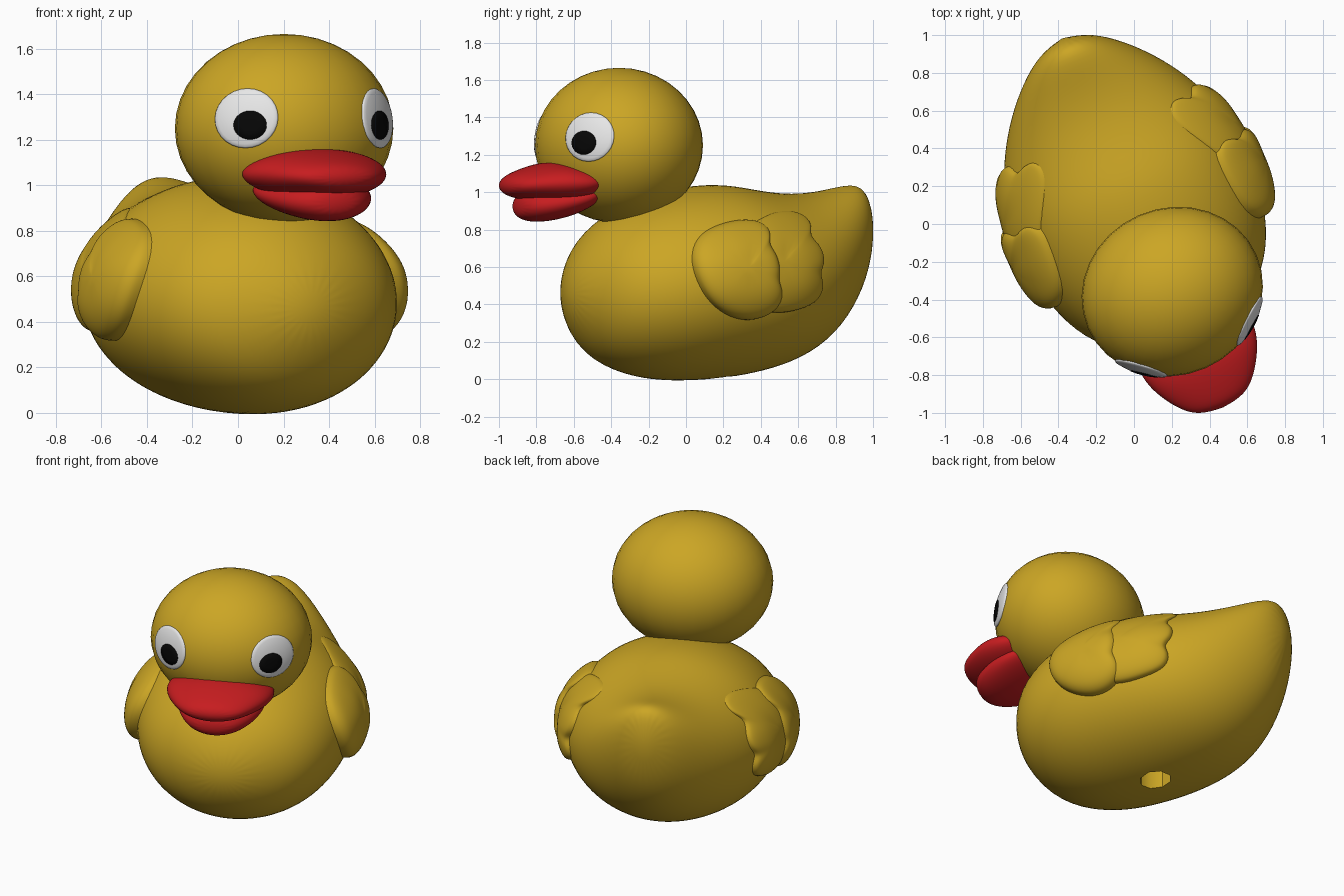
import bpy, bmesh, math
from mathutils import Vector, Matrix

cube = bpy.data.objects.get("Cube")
if cube:
    bpy.data.objects.remove(cube)

# The bird is built facing -y on its own axis, then turned as a whole
PLACE = Matrix.Translation((0.039, 0.018, 0)) @ Matrix.Rotation(math.radians(23.5), 4, 'Z')


def material(name, rgb):
    m = bpy.data.materials.new(name)
    m.use_nodes = True
    m.diffuse_color = (*rgb, 1)
    bsdf = m.node_tree.nodes["Principled BSDF"]
    bsdf.inputs["Base Color"].default_value = (*rgb, 1)
    bsdf.inputs["Roughness"].default_value = 0.5
    return m


YELLOW = material("duck yellow", (0.60, 0.38, 0.018))
RED = material("bill red", (0.57, 0.012, 0.014))
WHITE = material("eye white", (0.8, 0.8, 0.8))
BLACK = material("pupil black", (0.002, 0.002, 0.002))


def finish(name, bm, mat, subdiv=0, mirror=False):
    bmesh.ops.recalc_face_normals(bm, faces=bm.faces)
    mesh = bpy.data.meshes.new(name)
    bm.to_mesh(mesh)
    bm.free()
    mesh.materials.append(mat)
    for p in mesh.polygons:
        p.use_smooth = True
    ob = bpy.data.objects.new(name, mesh)
    bpy.context.collection.objects.link(ob)
    ob.matrix_world = PLACE
    if mirror:
        ob.modifiers.new("Mirror", 'MIRROR').use_mirror_merge = False
    if subdiv:
        sub = ob.modifiers.new("Smooth", 'SUBSURF')
        sub.levels = sub.render_levels = subdiv
    return ob


def skin(bm, rings, first=None, last=None):
    """Join closed point rings with quads, and fan the ends to pole points."""
    loops = [[bm.verts.new(p) for p in ring] for ring in rings]
    n = len(loops[0])
    for a, b in zip(loops, loops[1:]):
        for i in range(n):
            bm.faces.new((a[i], a[(i + 1) % n], b[(i + 1) % n], b[i]))
    for pole, loop in ((first, loops[0]), (last, loops[-1])):
        if pole is not None:
            tip = bm.verts.new(pole)
            for i in range(n):
                bm.faces.new((tip, loop[i], loop[(i + 1) % n]))


def loft(name, sections, start, end, mat, sides, subdiv):
    """Elliptical sections (y, bottom, top, half width) between two end points."""
    bm = bmesh.new()
    rings = []
    for y, lo, hi, w in sections:
        angles = [math.tau * i / sides for i in range(sides)]
        rings.append([(w * math.cos(a), y, (lo + hi) / 2 + (hi - lo) / 2 * math.sin(a))
                      for a in angles])
    skin(bm, rings, (0, *start), (0, *end))
    return finish(name, bm, mat, subdiv)


# Body, from breast to tail
BODY = [(-.68, .31, .62, .18), (-.57, .125, .80, .42), (-.40, .03, .92, .56),
        (-.20, -.012, 1.0, .635), (0, -.013, 1.04, .663), (.20, 0, 1.05, .66),
        (.40, .035, 1.01, .627), (.60, .095, .99, .54), (.78, .205, 1.01, .418),
        (.92, .37, 1.045, .282), (1.01, .55, 1.035, .16)]
body = loft("body", BODY, (-.71, .46), (1.06, .82), YELLOW, 24, 2)

# Air hole under the body
bm = bmesh.new()
bmesh.ops.create_cone(bm, cap_ends=True, segments=8, radius1=.095, radius2=.095, depth=.4,
                      matrix=Matrix.Translation((0.01, .17, .1)))
cutter = finish("hole_cutter", bm, YELLOW)
cutter.hide_render = True
hole = body.modifiers.new("Hole", 'BOOLEAN')
hole.operation, hole.object, hole.solver = 'DIFFERENCE', cutter, 'EXACT'
bpy.context.view_layer.update()
bpy.context.view_layer.objects.active = body
body.select_set(True)
for mod in list(body.modifiers):
    bpy.ops.object.modifier_apply(modifier=mod.name)
bpy.ops.object.shade_smooth_by_angle(angle=math.radians(45))
bpy.data.objects.remove(cutter)

# Head
HEAD = Vector((0, -.41, 1.25))
SIZE = Vector((.487, .442, .415))
bm = bmesh.new()
bmesh.ops.create_uvsphere(bm, u_segments=32, v_segments=20, radius=1,
                          matrix=Matrix.Translation(HEAD) @ Matrix.Diagonal((*SIZE, 1)))
finish("head", bm, YELLOW)

# Eyes: domes that hug the head
EYE = Vector((.322, -.315, .046))
normal = Vector([e / s ** 2 for e, s in zip(EYE, SIZE)]).normalized()
side = Vector((0, 0, 1)).cross(normal).normalized()
up = normal.cross(side)


def eye_dome(name, du, dv, w, h, profile, mat):
    def on_head(r, lift, a):
        p = EYE + side * (du + r * w * math.cos(a)) + up * (dv + r * h * math.sin(a))
        q = Vector([c / s for c, s in zip(p, SIZE)]).normalized() * (1 + lift)
        return HEAD + Vector([c * s for c, s in zip(q, SIZE)])
    bm = bmesh.new()
    rings = [[on_head(r, lift, math.tau * i / 28) for i in range(28)] for r, lift in profile]
    skin(bm, rings, last=on_head(0, profile[-1][1], 0))
    finish(name, bm, mat, mirror=True)


eye_dome("eye_whites", 0, 0, .149, .136,
         [(1, -.03), (1, .002), (.95, .01), (.85, .013), (.5, .013)], WHITE)
eye_dome("pupils", -.026, -.033, .074, .063, [(1, .006), (.98, .018), (.5, .019)], BLACK)

# Bill: the two halves meet along the mouth line
loft("upper_bill", [(-.58, 1.0, 1.13, .27), (-.68, .94, 1.15, .34), (-.80, .93, 1.17, .33),
                    (-.90, .945, 1.15, .285), (-1.0, .965, 1.115, .215), (-1.06, .985, 1.085, .14)],
     (-.55, 1.06), (-1.085, 1.035), RED, 16, 2)
loft("lower_bill", [(-.60, .93, 1.06, .24), (-.68, .88, 1.06, .28), (-.80, .845, 1.05, .26),
                    (-.92, .835, 1.02, .195), (-.99, .86, .99, .12)],
     (-.57, .99), (-1.01, .92), RED, 16, 2)


# Wings: two overlapping scalloped layers laid over the body
def body_side(y, z):
    for a, b in zip(BODY, BODY[1:]):
        if a[0] <= y <= b[0]:
            t = (y - a[0]) / (b[0] - a[0])
            _, lo, hi, w = [p + (q - p) * t for p, q in zip(a, b)]
            k = (2 * z - lo - hi) / (hi - lo)
            return w * math.sqrt(max(0, 1 - k * k))
    return 0


def wing_layer(name, centre, outline, thick):
    def point(r, lift, p):
        y, z = [c + (q - c) * r for c, q in zip(centre, p)]
        fade = 1 - 2 * max(0, z - .65)  # the wing melts into the back
        return (body_side(y, z) + lift * thick * fade, y, z)
    bm = bmesh.new()
    profile = [(1, -.5), (1, .3), (.96, .6), (.86, .85), (.65, .98), (.4, 1)]
    rings = [[point(r, lift, p) for p in outline] for r, lift in profile]
    skin(bm, rings, last=point(0, 1, centre))
    finish(name, bm, YELLOW, 2, mirror=True)


wing_layer("wing_front_feathers", (.03, .6),
           [(-.25, .6), (-.225, .71), (-.15, .79), (-.02, .84), (.12, .86), (.2, .84),
            (.225, .79), (.185, .73), (.23, .67), (.24, .58), (.22, .53), (.26, .46),
            (.245, .39), (.18, .33), (.05, .305), (-.1, .36), (-.2, .46)], .077)
wing_layer("wing_rear_feathers", (.25, .63),
           [(-.05, .6), (0, .75), (.18, .86), (.38, .91), (.5, .89), (.525, .83), (.47, .77),
            (.545, .71), (.55, .62), (.5, .565), (.54, .51), (.515, .42), (.39, .37),
            (.2, .34), (.02, .42)], .047)
